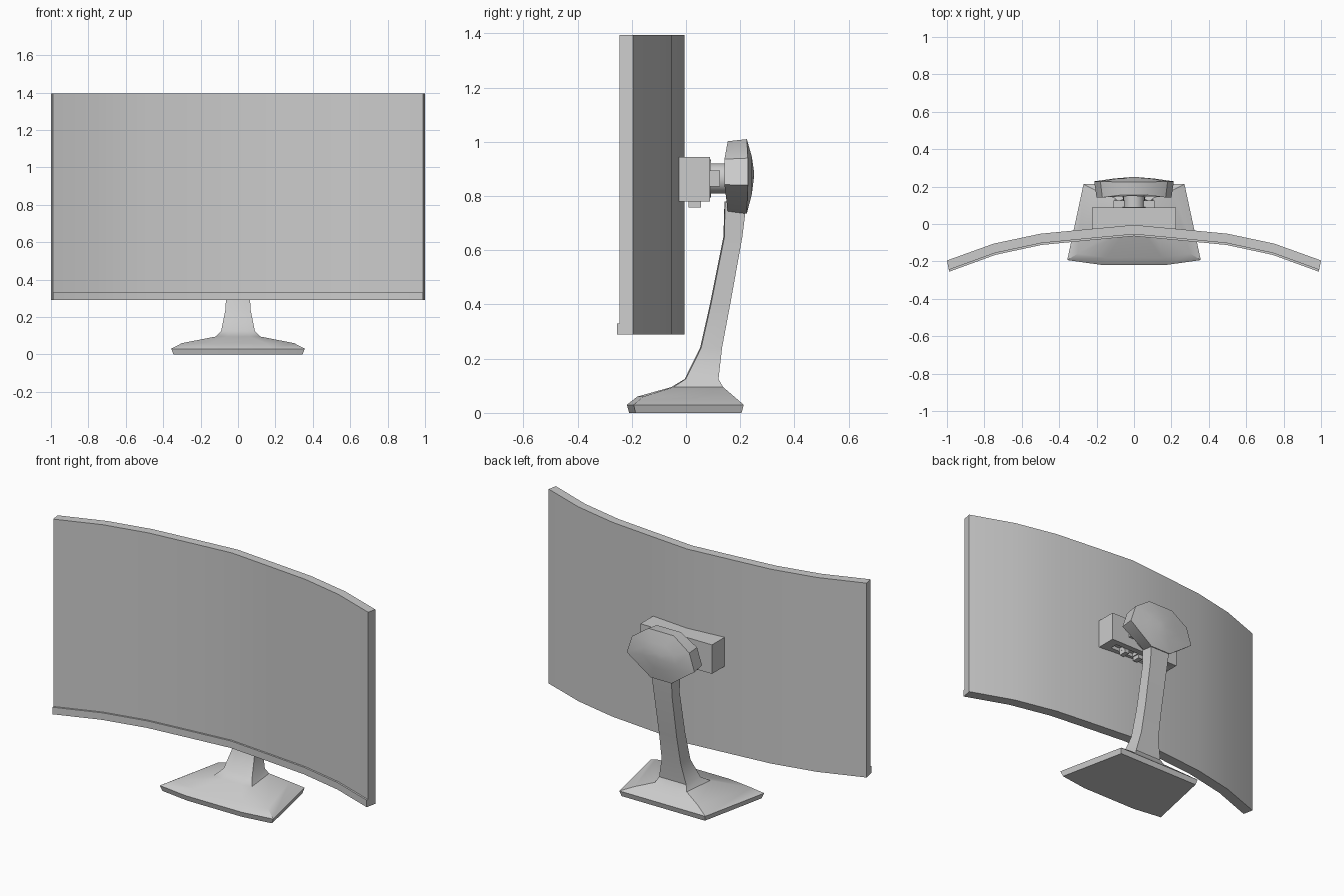
import bpy, bmesh, math
from mathutils import Vector

cube = bpy.data.objects.get("Cube")
if cube:
    bpy.data.objects.remove(cube, do_unlink=True)

grey = bpy.data.materials.new("grey plastic")
grey.use_nodes = True
colour = (0.6, 0.6, 0.6, 1)
grey.diffuse_color = colour
grey.node_tree.nodes["Principled BSDF"].inputs["Base Color"].default_value = colour


def finish(name, bm, angle=30):
    bmesh.ops.recalc_face_normals(bm, faces=bm.faces)
    mesh = bpy.data.meshes.new(name)
    bm.to_mesh(mesh)
    bm.free()
    mesh.materials.append(grey)
    ob = bpy.data.objects.new(name, mesh)
    bpy.context.collection.objects.link(ob)
    bpy.ops.object.select_all(action='DESELECT')
    ob.select_set(True)
    bpy.context.view_layer.objects.active = ob
    bpy.ops.object.shade_smooth_by_angle(angle=math.radians(angle))
    return ob


def loft(name, rings, angle=30):
    """Skin a stack of equal-length rings and cap both ends."""
    bm = bmesh.new()
    loops = [[bm.verts.new(p) for p in ring] for ring in rings]
    for low, high in zip(loops, loops[1:]):
        for i in range(len(low)):
            j = (i + 1) % len(low)
            bm.faces.new((low[i], low[j], high[j], high[i]))
    bm.faces.new(loops[0])
    bm.faces.new(loops[-1])
    return finish(name, bm, angle)


def box(name, x, y, z, bevel=0):
    bm = bmesh.new()
    bmesh.ops.create_cube(bm, size=1)
    for v in bm.verts:
        for axis, (lo, hi) in enumerate((x, y, z)):
            v.co[axis] = lo if v.co[axis] < 0 else hi
    if bevel:
        back = [e for e in bm.edges if all(v.co.y == y[1] for v in e.verts)]
        bmesh.ops.bevel(bm, geom=back, offset=bevel, segments=1, affect='EDGES')
    return finish(name, bm)


# Curved panel: half of the back edge in plan, mirrored
half = [(0, -0.005), (0.25, -0.028), (0.5, -0.052), (0.75, -0.105), (1, -0.195)]
back_edge = [(-x, y) for x, y in half[:0:-1]] + half


def curved_slab(name, z0, z1, near, far):
    front = [(x * (1 - 0.2 * far), y - far) for x, y in back_edge]
    rear = [(x * (1 - 0.2 * near), y - near) for x, y in back_edge]
    plan = front + rear[::-1]
    bm = bmesh.new()
    n, m = len(plan), len(front)
    low, high = ([bm.verts.new((x, y, z)) for x, y in plan] for z in (z0, z1))
    for i in range(n):
        j = (i + 1) % n
        bm.faces.new((low[i], low[j], high[j], high[i]))
    for i in range(m - 1):
        for ring in (low, high):
            bm.faces.new((ring[i], ring[i + 1], ring[n - 2 - i], ring[n - 1 - i]))
    return finish(name, bm)


curved_slab("screen", 0.29, 1.395, 0, 0.05)
curved_slab("lower_bezel", 0.29, 0.33, 0.048, 0.06)


# Foot flowing into the column: height, front and back half widths, front y, back y, bow
def stand_ring(z, wf, wb, yf, yb, bow, lean=0):
    pts = [(-wf, yf + bow), (-wf / 2, yf), (wf / 2, yf), (wf, yf + bow),
           (wb, yb), (wb / 3, yb + lean), (-wb / 3, yb + lean), (-wb, yb)]
    return [(x, y, z) for x, y in pts]


sections = [(0, 0.345, 0.262, -0.21, 0.205, 0.024),
            (0.03, 0.357, 0.27, -0.218, 0.213, 0.025),
            (0.06, 0.30, 0.20, -0.18, 0.178, 0.022),
            (0.095, 0.12, 0.10, -0.055, 0.137, 0.008),
            (0.125, 0.09, 0.085, -0.005, 0.12, 0.004),
            (0.24, 0.067, 0.06, 0.052, 0.133, 0.004),
            (0.40, 0.06, 0.056, 0.088, 0.163, 0.004),
            (0.65, 0.06, 0.058, 0.138, 0.208, 0.004),
            (0.78, 0.062, 0.064, 0.142, 0.224, 0.002)]
loft("stand_base_and_column", [stand_ring(*s) for s in sections], 35)

# Faceted pivot head with a domed back
side = [(0.065, 0.735), (0.213, 0.84), (0.18, 0.94), (0.08, 1.01)]
outline = side + [(-x, z) for x, z in side[::-1]]


def head_ring(y, scale, drop=0):
    return [(x * scale, y - 0.012 * (abs(z - 0.88) > 0.11) * drop,
             0.88 + (z - 0.88) * scale) for x, z in outline]


loft("pivot_head", [head_ring(0.142, 0.94, -1), head_ring(0.228, 1, 0.3),
                    head_ring(0.243, 0.5), head_ring(0.25, 0.12)], 35)

# Pivot shaft and its side ears
for name, radius, y0, y1 in (("pivot_shaft", 0.056, 0.08, 0.15),
                             ("pivot_collar", 0.07, 0.08, 0.092)):
    loft(name, [[(radius * math.cos(a * math.tau / 24), y,
                  0.865 + radius * math.sin(a * math.tau / 24)) for a in range(24)]
                for y in (y0, y1)])
for s, name in ((1, "left_ear"), (-1, "right_ear")):
    box(name, sorted((s * 0.05, s * 0.11)), (0.088, 0.125), (0.835, 0.895))

# Mount housing with slots underneath
housing = box("mount_housing", (-0.225, 0.225), (-0.035, 0.088), (0.78, 0.945), 0.012)
for i, x in enumerate((-0.14, -0.05, 0.05, 0.14)):
    cutter = box("slot_cutter", (x - 0.03, x + 0.03), (0.01, 0.055), (0.75, 0.80))
    cutter.hide_render = True
    cutter.hide_viewport = True
    cut = housing.modifiers.new("slot", 'BOOLEAN')
    cut.object = cutter
    cut.solver = 'EXACT'
for x in (-0.095, 0, 0.095):
    box("port_tab", (x - 0.014, x + 0.014), (0.01, 0.055), (0.757, 0.785))
